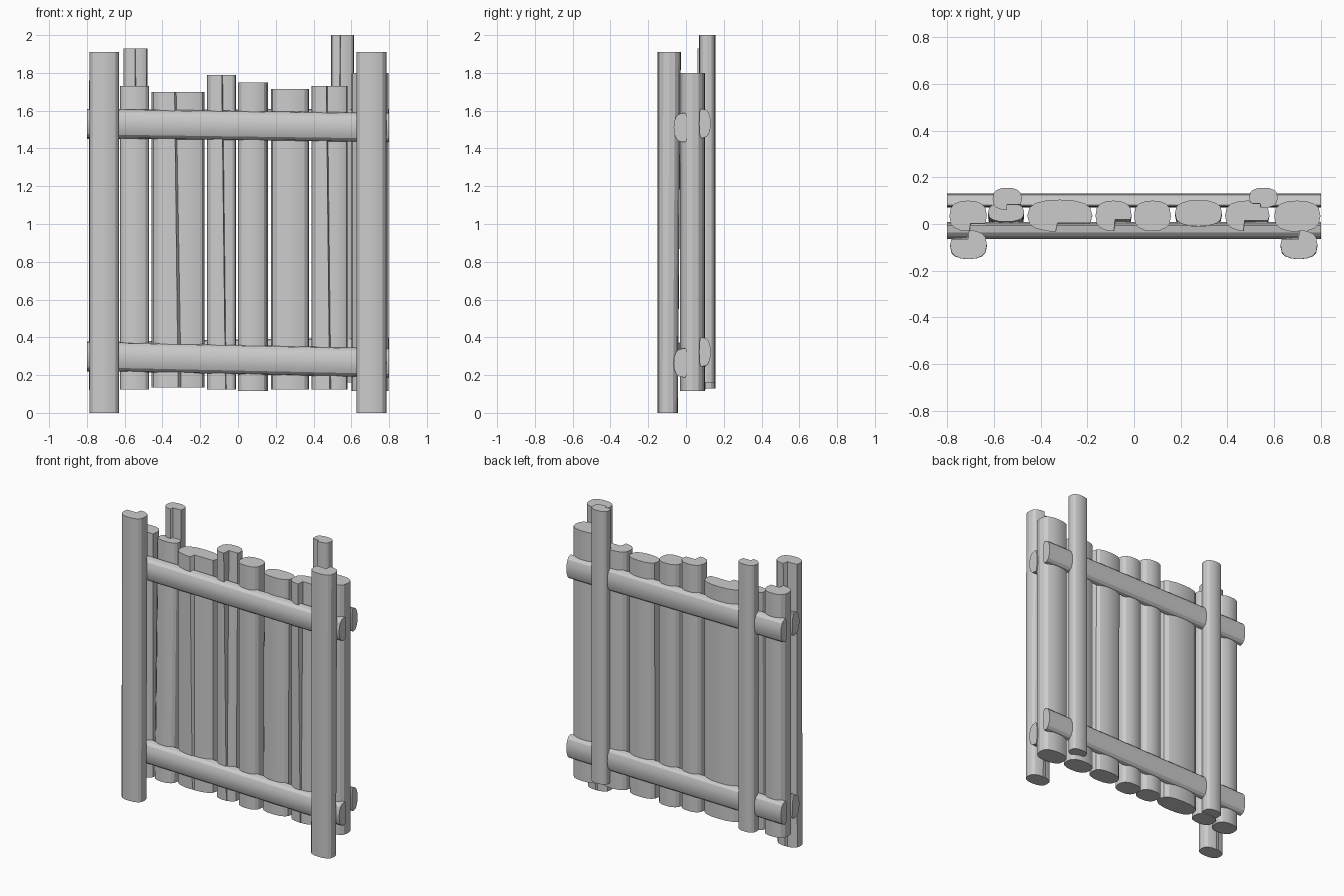
import bpy
import bmesh

old = bpy.data.objects.get("Cube")
if old:
    bpy.data.objects.remove(old, do_unlink=True)

GREY = (0.6, 0.6, 0.6, 1)
wood = bpy.data.materials.new("grey_wood")
wood.diffuse_color = GREY
wood.use_nodes = True
wood.node_tree.nodes["Principled BSDF"].inputs["Base Color"].default_value = GREY

STEPS = (-1, -0.93, -0.75, -0.4, 0, 0.4, 0.75, 0.93, 1)


def section(lo, hi, face, back, mid=0.5, split=None, side=1, cut=0.0):
    """Rounded log outline; the face side may lose a chip beside the split."""
    centre, half = (lo + hi) / 2, (hi - lo) / 2
    middle = face + mid * (back - face)

    def bulge(t):
        return max(0.0, 1 - abs(t) ** 2.6) ** (1 / 2.6)

    front = [(t, t) for t in STEPS]
    if split is not None:
        front += [(split - 0.03 * side, split - 0.03 * side), (split, split + 0.03 * side)]
        front.sort(key=lambda p: p[0])
    points = []
    for t, place in front:
        v = middle + (face - middle) * bulge(place)
        if split is not None and (t - split) * side >= 0:
            limit = face + cut * (back - face)
            v = max(v, limit) if back > face else min(v, limit)
        points.append((centre + half * place, v))
    for t in reversed(STEPS[1:-1]):
        points.append((centre + half * t, middle + (back - middle) * bulge(t)))
    return points


def loft(name, first, second):
    """Solid between two matching outlines."""
    bm = bmesh.new()
    a = [bm.verts.new(p) for p in first]
    b = [bm.verts.new(p) for p in second]
    n = len(a)
    for i in range(n):
        j = (i + 1) % n
        bm.faces.new((a[i], a[j], b[j], b[i]))
    bm.faces.new(a[::-1])
    bm.faces.new(b)
    bmesh.ops.recalc_face_normals(bm, faces=bm.faces)
    mesh = bpy.data.meshes.new(name)
    bm.to_mesh(mesh)
    bm.free()
    mesh.materials.append(wood)
    obj = bpy.data.objects.new(name, mesh)
    bpy.context.collection.objects.link(obj)
    bpy.ops.object.select_all(action="DESELECT")
    bpy.context.view_layer.objects.active = obj
    obj.select_set(True)
    bpy.ops.object.shade_smooth_by_angle(angle=0.35)


def upright(name, x0, x1, face, back, z0, z1, split=None, side=1, cut=0.0, foot=None):
    foot = face if foot is None else foot
    drift = None if split is None else split + 0.25 * side
    top = section(x0, x1, face, back, split=split, side=side, cut=cut)
    low = section(x0, x1, foot, back, split=drift, side=side)
    loft(name, [(x, y, z0) for x, y in low], [(x, y, z1) for x, y in top])


def rail(name, face, back, right_z, left_z, size=0.155):
    ends = []
    for x, z in ((-0.8, right_z), (0.8, left_z)):
        ends.append([(x, y, h) for h, y in section(z, z + size, face, back, mid=0.8)])
    loft(name, *ends)


# Upright planks
planks = [
    (-0.79, -0.63, -0.03, 0.10, 0.12, 1.76, 0.1, 1, 0.25),
    (-0.625, -0.47, 0.01, 0.09, 0.125, 1.73, None, 1, 0, -0.03),
    (-0.457, -0.178, -0.033, 0.104, 0.135, 1.70, -0.1, 1, 0.27),
    (-0.165, -0.01, -0.03, 0.10, 0.125, 1.79, 0.05, 1, 0.38),
    (0.0, 0.158, -0.03, 0.10, 0.115, 1.75),
    (0.175, 0.377, -0.01, 0.102, 0.125, 1.715, None, 1, 0, -0.025),
    (0.39, 0.58, -0.03, 0.10, 0.125, 1.73, -0.15, 1, 0.35),
    (0.60, 0.798, -0.033, 0.10, 0.115, 1.80),
]
for i, plank in enumerate(planks):
    upright(f"plank_{i + 1}", *plank)

# Front posts, chipped on their rear face
for name, x0, x1 in (("front_post_right", -0.787, -0.63), ("front_post_left", 0.627, 0.785)):
    upright(name, x0, x1, -0.027, -0.15, 0, 1.91, 0.0, -1, 0.3, -0.043)

# Rear posts
upright("rear_post_right", -0.605, -0.48, 0.06, 0.155, 0.13, 1.93, 0.0, 1, 0.25)
upright("rear_post_left", 0.493, 0.615, 0.07, 0.155, 0.16, 2.0, -0.2, -1, 0.2)

# Cross rails, flat against the planks and bulging outward
rail("front_rail_upper", -0.065, 0.008, 1.455, 1.433)
rail("front_rail_lower", -0.065, 0.008, 0.222, 0.187)
rail("rear_rail_upper", 0.13, 0.07, 1.45, 1.455)
rail("rear_rail_lower", 0.13, 0.07, 0.22, 0.245)
